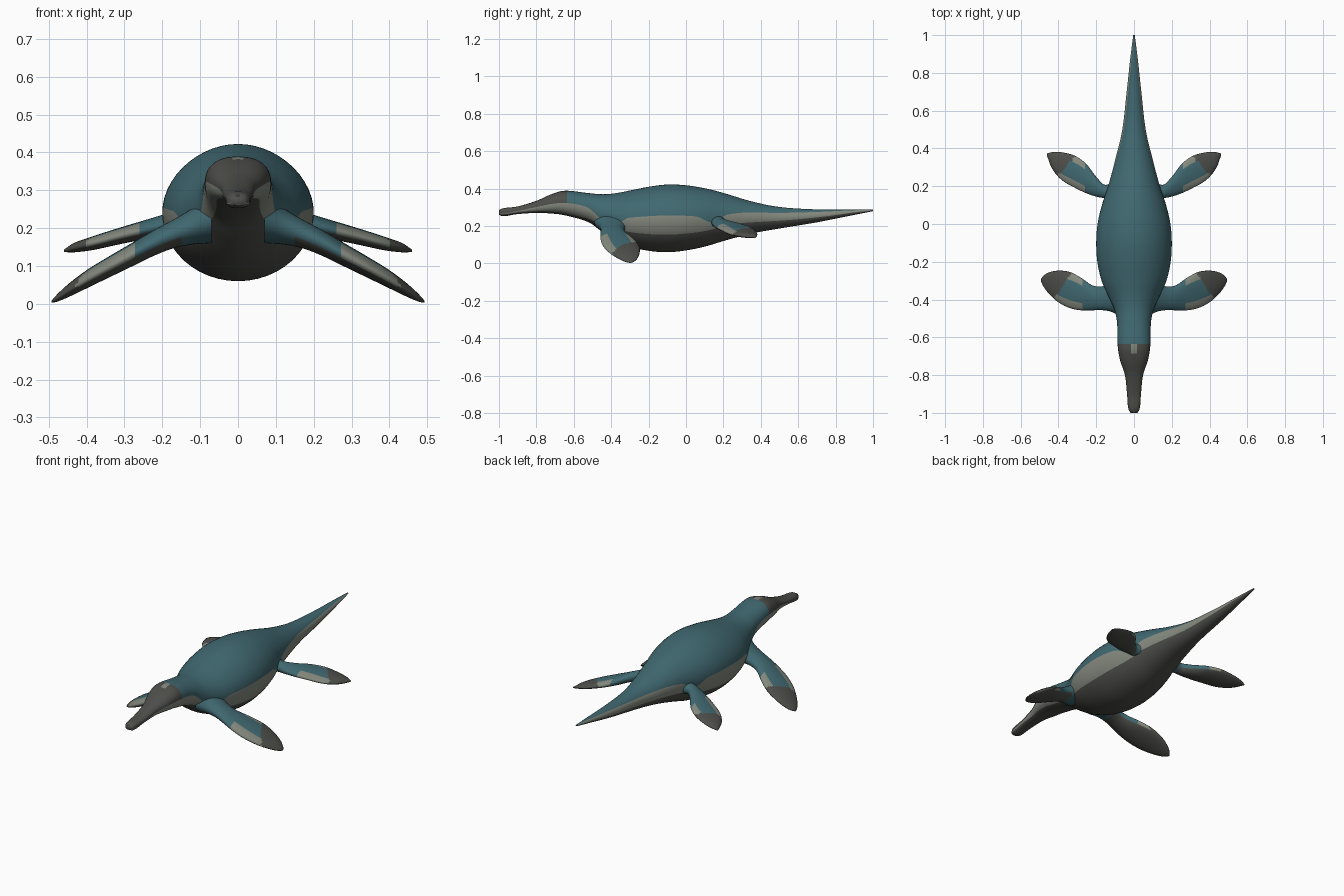
import bpy, bmesh, math

cube = bpy.data.objects.get("Cube")
if cube:
    bpy.data.objects.remove(cube, do_unlink=True)


def make_material(name, color):
    mat = bpy.data.materials.new(name)
    mat.use_nodes = True
    mat.diffuse_color = (*color, 1)
    bsdf = next(n for n in mat.node_tree.nodes if n.type == "BSDF_PRINCIPLED")
    bsdf.inputs["Base Color"].default_value = (*color, 1)
    bsdf.inputs["Roughness"].default_value = 0.7
    return mat


TEAL, PALE, DARK = range(3)
MATERIALS = [
    make_material("teal skin", (0.052, 0.14, 0.165)),
    make_material("pale grey skin", (0.23, 0.25, 0.21)),
    make_material("dark grey skin", (0.075, 0.076, 0.069)),
]


def sample(rows, u):
    """Smoothly interpolate table rows keyed by their first column."""
    last = len(rows) - 1
    i = 0
    while i < last - 1 and u > rows[i + 1][0]:
        i += 1
    a, b = rows[i], rows[i + 1]
    before, after = rows[max(i - 1, 0)], rows[min(i + 2, last)]
    step = b[0] - a[0]
    t = (u - a[0]) / step
    result = []
    for k in range(1, len(a)):
        ma = (b[k] - before[k]) / (b[0] - before[0]) * step
        mb = (after[k] - a[k]) / (after[0] - a[0]) * step
        result.append(a[k] * (1 + 2 * t) * (1 - t) ** 2 + ma * t * (1 - t) ** 2
                      + b[k] * t * t * (3 - 2 * t) + mb * t * t * (t - 1))
    return result


def loft(name, rings, paint):
    """Skin closed rings; paint(ring index, point index, centre) picks the colour."""
    bm = bmesh.new()
    loops = [[bm.verts.new(p) for p in ring] for ring in rings]
    count = len(loops[0])
    for i in range(len(loops) - 1):
        for j in range(count):
            k = (j + 1) % count
            face = bm.faces.new((loops[i][j], loops[i][k],
                                 loops[i + 1][k], loops[i + 1][j]))
            face.material_index = paint(i, j, face.calc_center_median())
    for end in (loops[0], loops[-1]):
        bm.faces.new(end).material_index = DARK
    bmesh.ops.recalc_face_normals(bm, faces=bm.faces)
    mesh = bpy.data.meshes.new(name)
    bm.to_mesh(mesh)
    bm.free()
    for mat in MATERIALS:
        mesh.materials.append(mat)
    obj = bpy.data.objects.new(name, mesh)
    bpy.context.collection.objects.link(obj)
    bpy.ops.object.select_all(action="DESELECT")
    obj.select_set(True)
    bpy.context.view_layer.objects.active = obj
    bpy.ops.object.shade_smooth_by_angle(angle=math.radians(60))
    return obj


# Body outline: y, belly height, back height, half width
BODY = [
    (-1, .26, .285, .018), (-.98, .252, .295, .03), (-.9, .264, .305, .037),
    (-.8, .27, .335, .048), (-.72, .267, .37, .074), (-.65, .258, .389, .086),
    (-.52, .22, .376, .09), (-.45, .17, .37, .105), (-.38, .125, .375, .137),
    (-.3, .09, .39, .172), (-.2, .068, .41, .194), (-.1, .06, .422, .2),
    (0, .07, .418, .193), (.1, .09, .402, .17), (.2, .12, .377, .137),
    (.35, .16, .332, .097), (.5, .187, .302, .062), (.7, .22, .289, .039),
    (.9, .26, .288, .017), (1, .28, .288, .004),
]
# Pale flank stripe: y, lower and upper edge as a share of body height
STRIPE = [
    (-1, .3, .36), (-.85, .2, .48), (-.65, .1, .5), (-.53, .12, .5),
    (-.45, .18, .34), (-.36, .25, .4), (-.3, .26, .52), (.05, .26, .52),
    (.15, .28, .4), (.22, .33, .55), (.4, .35, .68), (.8, .4, .84), (1, .5, .9),
]
BELLY, FLANK, BACK = 8, 6, 12
HALF = BELLY + FLANK + BACK
HEAD_END = -.635


def body_ring(y):
    low, high, width = sample(BODY, y)
    edges = [0] + [math.acos(1 - 2 * t) for t in sample(STRIPE, y)] + [math.pi]
    angles = []
    for n, a, b in zip((BELLY, FLANK, BACK), edges, edges[1:]):
        angles += [a + (b - a) * i / n for i in range(n)]
    angles.append(math.pi)
    # The head is boxier than the body
    power = .8 + .2 * min(max((y + .65) / .25, 0), 1)
    side = []
    for a in angles:
        c = math.copysign(abs(math.cos(a)) ** power, math.cos(a))
        x = width * abs(math.sin(a)) ** power
        if c < 0:
            x *= 1 - .07 * c * c
        side.append((x, y, (low + high) / 2 - c * (high - low) / 2))
    side[0], side[-1] = (0, y, low), (0, y, high)
    return side + [(-x, y, z) for x, y, z in side[-2:0:-1]]


def body_paint(i, j, centre):
    j = min(j, 2 * HALF - 1 - j)
    if j < BELLY:
        return DARK
    if j < BELLY + FLANK:
        return PALE
    if centre.y > HEAD_END:
        return TEAL
    # Small pale mark on the crown
    crown = abs(centre.x) < .018 and centre.y > HEAD_END - .05
    return PALE if crown else DARK


stations = sorted([-1 + 2 * i / 140 for i in range(141)] + [HEAD_END])
loft("body", [body_ring(y) for y in stations], body_paint)

# Flipper outlines: x, leading y, trailing y, centre height, half thickness
FRONT = [
    (.07, -.49, -.27, .225, .065), (.12, -.465, -.31, .205, .048),
    (.17, -.456, -.33, .185, .038), (.22, -.457, -.325, .162, .034),
    (.28, -.457, -.285, .13, .031), (.34, -.445, -.254, .098, .028),
    (.4, -.415, -.247, .065, .024), (.45, -.37, -.256, .034, .017),
    (.48, -.33, -.274, .014, .009), (.492, -.305, -.29, .006, .003),
]
REAR = [
    (.06, .11, .26, .228, .045), (.15, .135, .207, .22, .03),
    (.2, .145, .25, .208, .027), (.25, .162, .315, .195, .025),
    (.31, .19, .36, .18, .022), (.385, .235, .38, .16, .018),
    (.435, .295, .38, .148, .012), (.46, .36, .374, .14, .003),
]
SIDES = 32


def flipper(name, rows, sign, tip_x, tip_y, slope):
    """Tapered paddle with teal top, pale edge patches and a dark tip."""
    start, end = rows[0][0], rows[-1][0]
    rings = []
    for i in range(49):
        x = start + (end - start) * i / 48
        lead, trail, z, thick = sample(rows, x)
        ring = []
        for j in range(SIDES):
            a = math.tau * j / SIDES
            ring.append((sign * x,
                         (lead + trail) / 2 - math.cos(a) * (trail - lead) / 2,
                         z + math.sin(a) * thick))
        rings.append(ring)

    def paint(i, j, centre):
        x = abs(centre.x)
        a = math.tau * (j + .5) / SIDES
        if x > tip_x + slope * (tip_y - centre.y):
            return DARK
        if math.sin(a) < -.3:
            return DARK if x > .15 else TEAL
        if x > tip_x - .05 and abs(math.cos(a)) > .62:
            return PALE
        return TEAL

    loft(name, rings, paint)


for side, sign in (("left", 1), ("right", -1)):
    flipper("front_flipper_" + side, FRONT, sign, .32, -.25, .75)
    flipper("rear_flipper_" + side, REAR, sign, .31, .36, .9)
